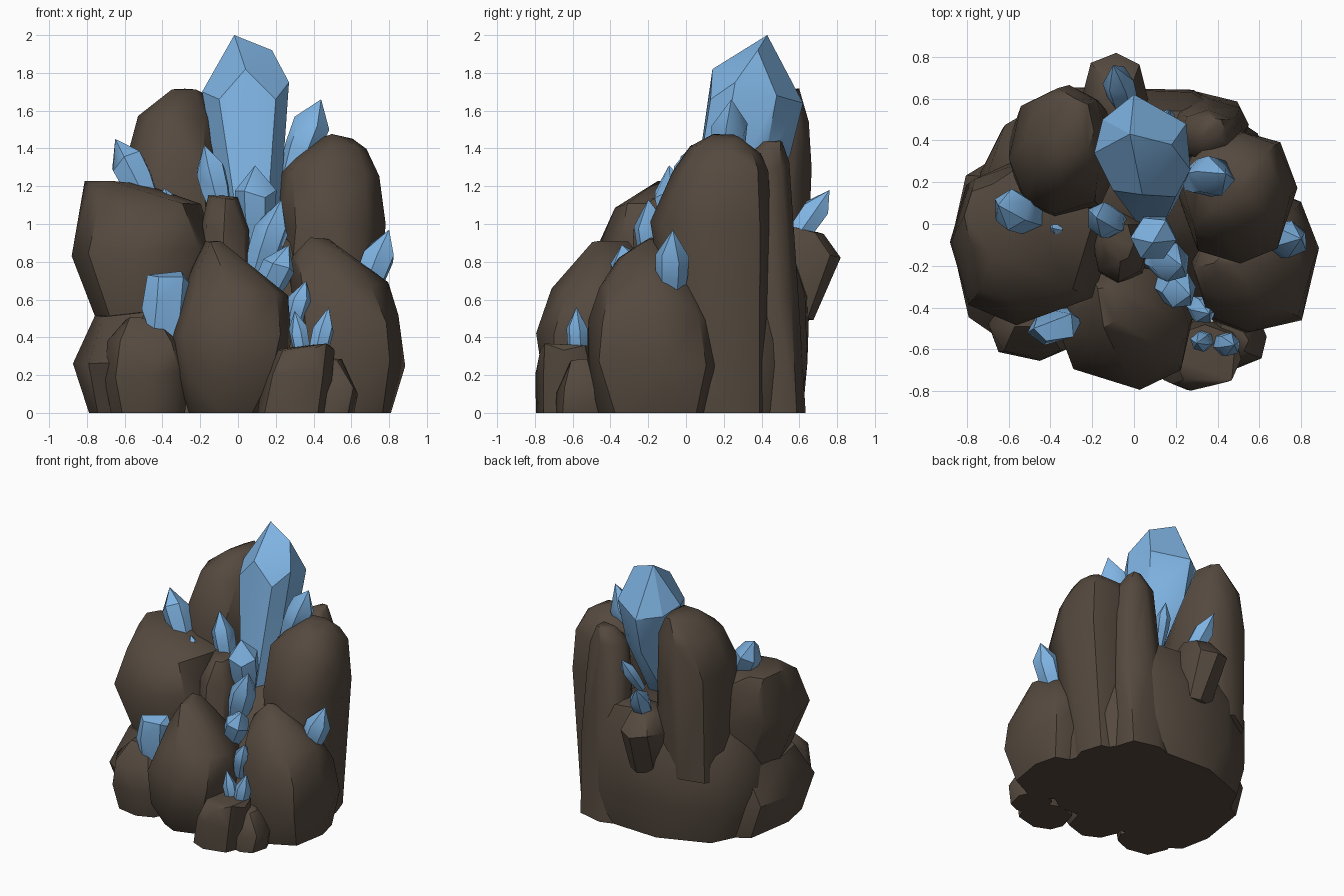
import bpy, bmesh, math, random
from mathutils import Vector

random.seed(7)


def material(name, rgb):
    m = bpy.data.materials.new(name)
    m.diffuse_color = (*rgb, 1)
    return m


ROCK = material("dark brown rock", (0.09, 0.067, 0.049))
BLUE = material("blue crystal", (0.21, 0.45, 0.76))


def hull(name, points, mat, angle):
    """Convex solid round the points, smooth except on edges sharper than angle."""
    bm = bmesh.new()
    for p in points:
        bm.verts.new(p)
    bmesh.ops.convex_hull(bm, input=bm.verts)
    loose = [v for v in bm.verts if not v.link_faces]
    bmesh.ops.delete(bm, geom=loose, context='VERTS')
    bmesh.ops.recalc_face_normals(bm, faces=bm.faces)
    for f in bm.faces:
        f.smooth = True
    for e in bm.edges:
        e.smooth = e.calc_face_angle(0) < math.radians(angle)
    me = bpy.data.meshes.new(name)
    bm.to_mesh(me)
    bm.free()
    me.materials.append(mat)
    ob = bpy.data.objects.new(name, me)
    bpy.context.collection.objects.link(ob)
    return ob


def rock(name, *rings, n=8):
    """Boulder from level rings given as (z, x0, x1, y0, y1)."""
    pts = []
    for z, x0, x1, y0, y1 in rings:
        for i in range(n):
            a = math.tau * i / n + random.uniform(-0.15, 0.15)
            c, s = math.cos(a), math.sin(a)
            c = math.copysign(abs(c) ** 0.85, c)
            s = math.copysign(abs(s) ** 0.85, s)
            k = random.uniform(0.95, 1.0)
            dz = 0 if z == 0 else random.uniform(-0.03, 0.02)
            pts.append(((x0 + x1) / 2 + c * k * (x1 - x0) / 2,
                        (y0 + y1) / 2 + s * k * (y1 - y0) / 2, z + dz))
    return hull(name, pts, ROCK, 40)


def crystal(name, base, tip, r, n=6, turn=0.3):
    """Prism widening from its base, with a pointed tip."""
    base, tip = Vector(base), Vector(tip)
    axis = tip - base
    q = axis.to_track_quat('Z', 'Y')
    pts = [tip]
    for t, k in ((0, 0.6), (0.4, 0.95), (0.68, 1.0)):
        for i in range(n):
            a = math.tau * i / n + turn
            lift = 0.05 * math.sin(a * 2) if t > 0.5 else 0
            pts.append(base + axis * (t + lift)
                       + q @ Vector((math.cos(a) * r * k, math.sin(a) * r * k, 0)))
    return hull(name, pts, BLUE, 35)


# Solid core that joins the boulders, and the back wall
rock("core", (0, -0.74, 0.72, -0.5, 0.64), (0.28, -0.78, 0.72, -0.45, 0.68),
     (0.62, -0.72, 0.62, -0.3, 0.68), (0.92, -0.5, 0.55, -0.1, 0.56), n=10)

# Tall boulders
rock("back_left_boulder", (0.5, -0.6, -0.1, 0.1, 0.64), (1.0, -0.6, -0.07, 0.02, 0.65),
     (1.3, -0.6, -0.09, 0.04, 0.67), (1.56, -0.53, -0.13, 0.16, 0.66),
     (1.71, -0.38, -0.19, 0.32, 0.6))
rock("right_boulder", (0, 0.25, 0.68, 0, 0.45), (0.6, 0.2, 0.68, -0.12, 0.46),
     (1.0, 0.21, 0.79, -0.19, 0.46), (1.28, 0.22, 0.76, -0.08, 0.44),
     (1.4, 0.3, 0.69, 0.02, 0.4), (1.46, 0.48, 0.62, 0.12, 0.28))
rock("back_right_boulder", (0, 0.1, 0.55, 0.3, 0.64), (0.6, 0.15, 0.56, 0.3, 0.6),
     (1.1, 0.2, 0.53, 0.28, 0.56), (1.32, 0.22, 0.5, 0.3, 0.55),
     (1.43, 0.3, 0.44, 0.4, 0.51))
rock("left_boulder", (0.35, -0.7, -0.2, -0.35, 0.2), (0.55, -0.76, -0.15, -0.42, 0.28),
     (0.86, -0.9, -0.11, -0.5, 0.32), (1.09, -0.85, -0.18, -0.39, 0.32),
     (1.21, -0.82, -0.5, -0.15, 0.2))

# Front boulders
rock("front_boulder", (0, -0.26, 0.14, -0.68, -0.2), (0.2, -0.34, 0.26, -0.77, -0.2),
     (0.42, -0.36, 0.3, -0.8, -0.18), (0.64, -0.3, 0.27, -0.72, -0.15),
     (0.78, -0.25, 0.05, -0.6, -0.2), (0.89, -0.19, -0.08, -0.5, -0.28))
rock("front_right_boulder", (0, 0.3, 0.82, -0.5, 0.16), (0.26, 0.28, 0.9, -0.54, 0.18),
     (0.5, 0.28, 0.86, -0.53, 0.16), (0.68, 0.26, 0.8, -0.46, 0.06),
     (0.82, 0.28, 0.62, -0.36, -0.05), (0.91, 0.38, 0.48, -0.25, -0.14))
rock("middle_boulder", (0.6, -0.2, 0.08, -0.3, 0.1), (0.98, -0.2, 0.06, -0.28, 0.05),
     (1.14, -0.16, 0, -0.18, 0.02))

# Low rocks round the foot
rock("left_foot_rock", (0, -0.8, -0.3, -0.5, 0.35), (0.27, -0.88, -0.3, -0.56, 0.36),
     (0.52, -0.76, -0.3, -0.45, 0.3))
rock("front_left_foot_rock", (0, -0.68, -0.28, -0.62, -0.3), (0.2, -0.71, -0.26, -0.66, -0.3),
     (0.38, -0.7, -0.28, -0.64, -0.3), (0.49, -0.6, -0.4, -0.52, -0.32))
rock("front_foot_rock", (0, 0.1, 0.48, -0.8, -0.45), (0.2, 0.12, 0.5, -0.8, -0.45),
     (0.35, 0.19, 0.52, -0.78, -0.48))
rock("small_foot_rock", (0, 0.35, 0.62, -0.69, -0.4), (0.12, 0.35, 0.64, -0.69, -0.4),
     (0.27, 0.4, 0.55, -0.63, -0.45))
rock("back_ledge", (0.5, -0.2, 0.06, 0.4, 0.68), (0.72, -0.2, 0.08, 0.4, 0.7),
     (0.84, -0.25, 0.06, 0.45, 0.82), (0.97, -0.18, 0.02, 0.45, 0.73))

# Main crystal: narrow foot, wide shoulders, sloping chisel tip
foot = [(0.08 + 0.13 * math.cos(i * math.tau / 6), 0.12 + 0.13 * math.sin(i * math.tau / 6), 0.9)
        for i in range(6)]
hull("main_crystal", foot + [
    (-0.02, 0.43, 2.0), (0.18, 0.38, 1.92), (-0.19, 0.34, 1.7), (-0.1, 0.16, 1.66),
    (0.04, 0.14, 1.82), (0.2, 0.13, 1.66), (0.27, 0.26, 1.75), (0.25, 0.48, 1.68),
    (0.0, 0.62, 1.64), (-0.15, 0.5, 1.66), (0.0, 0.55, 1.36), (0.22, 0.42, 1.35)], BLUE, 30)

# Smaller crystals: base, tip, radius
SMALL = [
    ((-0.46, 0.02, 1.08), (-0.65, 0.09, 1.45), 0.10),
    ((-0.36, -0.02, 1.05), (-0.39, -0.02, 1.19), 0.04),
    ((-0.08, 0.0, 1.02), (-0.18, 0.03, 1.42), 0.085),
    ((0.27, 0.21, 1.22), (0.44, 0.24, 1.66), 0.10),
    ((0.10, -0.03, 0.88), (0.09, -0.09, 1.31), 0.11),
    ((0.08, -0.15, 0.68), (0.23, -0.2, 1.13), 0.095),
    ((0.12, -0.27, 0.58), (0.27, -0.34, 0.89), 0.09),
    ((0.28, -0.38, 0.42), (0.36, -0.43, 0.70), 0.065),
    ((0.36, -0.55, 0.22), (0.30, -0.57, 0.54), 0.05),
    ((0.40, -0.57, 0.22), (0.48, -0.58, 0.56), 0.058),
    ((0.64, -0.08, 0.56), (0.80, -0.07, 0.97), 0.09),
    ((-0.03, 0.52, 0.84), (-0.10, 0.76, 1.18), 0.075),
    ((0.10, 0.40, 1.0), (0.17, 0.55, 1.26), 0.05),
]
for i, (base, tip, r) in enumerate(SMALL):
    crystal(f"small_crystal_{i + 1}", base, tip, r, turn=0.3 + i)

# Blunt front-left crystal
hull("blunt_crystal", [
    (-0.45, -0.52, 0.38), (-0.32, -0.52, 0.36), (-0.32, -0.4, 0.36), (-0.45, -0.4, 0.38),
    (-0.51, -0.52, 0.55), (-0.43, -0.58, 0.58), (-0.48, -0.5, 0.73), (-0.42, -0.56, 0.72),
    (-0.29, -0.54, 0.72), (-0.25, -0.46, 0.68), (-0.3, -0.43, 0.75)], BLUE, 30)
